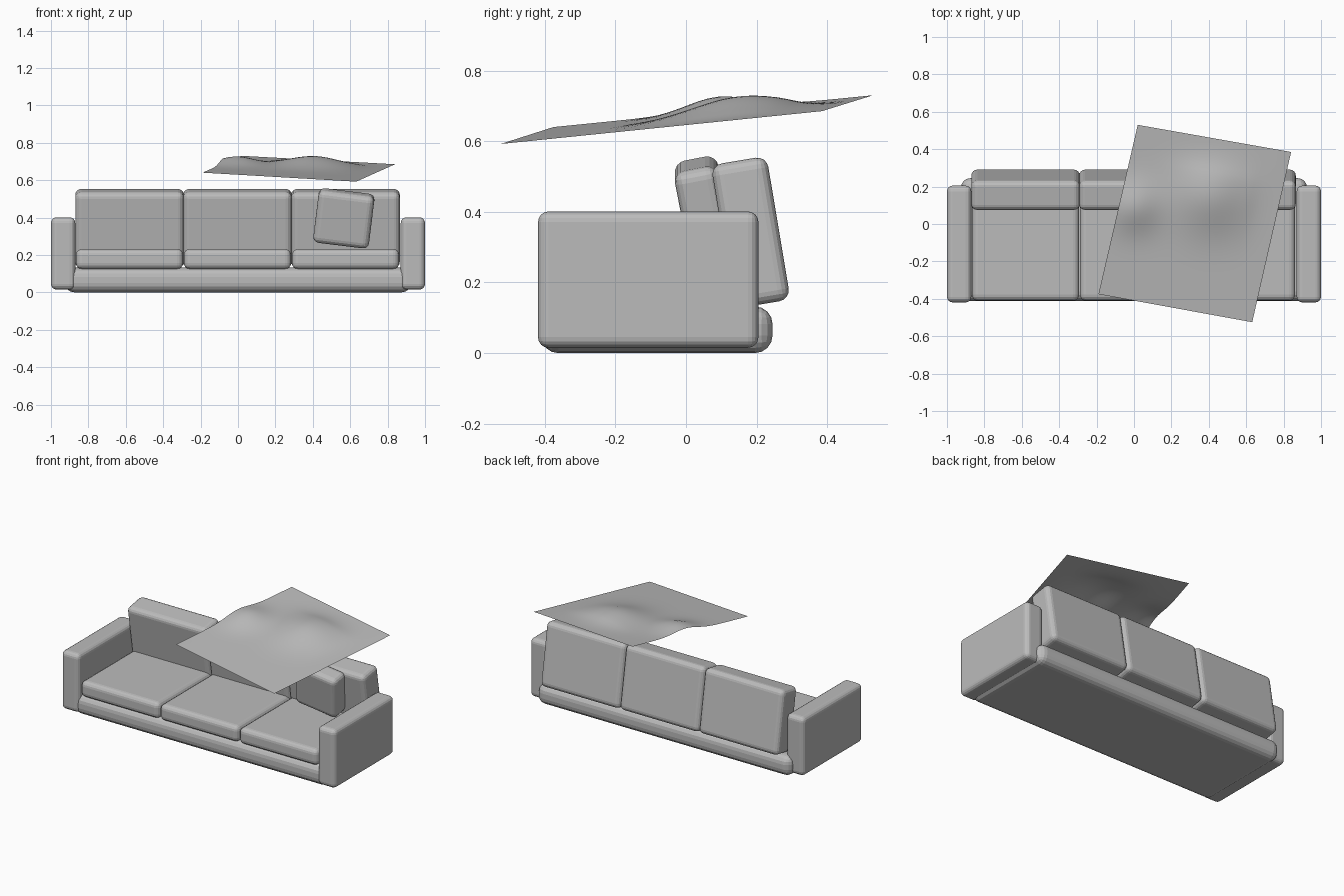
import bpy, bmesh, math
from mathutils import Matrix, Vector, Euler

if "Cube" in bpy.data.objects:
    bpy.data.objects.remove(bpy.data.objects["Cube"])

grey = bpy.data.materials.new("grey fabric")
grey.diffuse_color = (0.5, 0.5, 0.5, 1)
grey.use_nodes = True
grey.node_tree.nodes["Principled BSDF"].inputs["Base Color"].default_value = grey.diffuse_color


def finish(name, bm):
    mesh = bpy.data.meshes.new(name)
    bm.to_mesh(mesh)
    bm.free()
    mesh.materials.append(grey)
    ob = bpy.data.objects.new(name, mesh)
    bpy.context.collection.objects.link(ob)
    return ob


def padded_box(name, centre, size, radius, tilt=(0, 0, 0), segments=4):
    """Box with rounded edges, tilted by degrees about its centre."""
    bm = bmesh.new()
    bmesh.ops.create_cube(bm, size=1, matrix=Matrix.Diagonal((*size, 1)))
    bmesh.ops.bevel(bm, geom=bm.edges[:], offset=radius, segments=segments,
                    profile=0.5, affect='EDGES', clamp_overlap=True)
    ob = finish(name, bm)
    ob.location = centre
    ob.rotation_euler = Euler([math.radians(a) for a in tilt], 'XYZ')
    return ob


# Low base
padded_box("base", (0, -0.083, 0.066), (1.85, 0.656, 0.132), 0.05)

# Arms
for side, label in ((-1, "left"), (1, "right")):
    padded_box(label + "_arm", (side * 0.935, -0.107, 0.208),
               (0.13, 0.624, 0.386), 0.03)

# Seat and back cushions
for i, x in enumerate((-0.58, -0.003, 0.575)):
    padded_box(f"seat_cushion_{i + 1}", (x, -0.12, 0.178),
               (0.573, 0.58, 0.107), 0.032)
    padded_box(f"back_cushion_{i + 1}", (x, 0.183, 0.342),
               (0.58, 0.16, 0.412), 0.032, tilt=(9.5, 0, 0))

# Loose throw pillow
padded_box("throw_pillow", (0.566, 0.052, 0.396), (0.30, 0.125, 0.288),
           0.033, tilt=(11, 7, 0))

# Floating blanket: a sheet between four corners with soft bumps
A, B = Vector((0.02, 0.53, 0.73)), Vector((0.84, 0.385, 0.685))
C, D = Vector((0.632, -0.525, 0.592)), Vector((-0.19, -0.375, 0.64))
BUMPS = ((0.0, 0.09, 0.042, 0.13), (0.41, 0.15, 0.052, 0.19))
N = 32
bm = bmesh.new()
bmesh.ops.create_grid(bm, x_segments=N, y_segments=N, size=0.5)
for v in bm.verts:
    s, t = v.co.x + 0.5, v.co.y + 0.5
    p = D.lerp(C, s).lerp(A.lerp(B, s), t)
    # bumps fade out at the front, right and back edges
    fade = min(1, 5 * (1 - s)) * min(1, 5 * t) * min(1, 5 * (1 - t))
    for x, y, h, r in BUMPS:
        d2 = (p.x - x) ** 2 + (p.y - y) ** 2
        p.z += fade * h * math.exp(-d2 / (r * r))
    v.co = p
for f in bm.faces:
    f.smooth = True
finish("blanket", bm)
